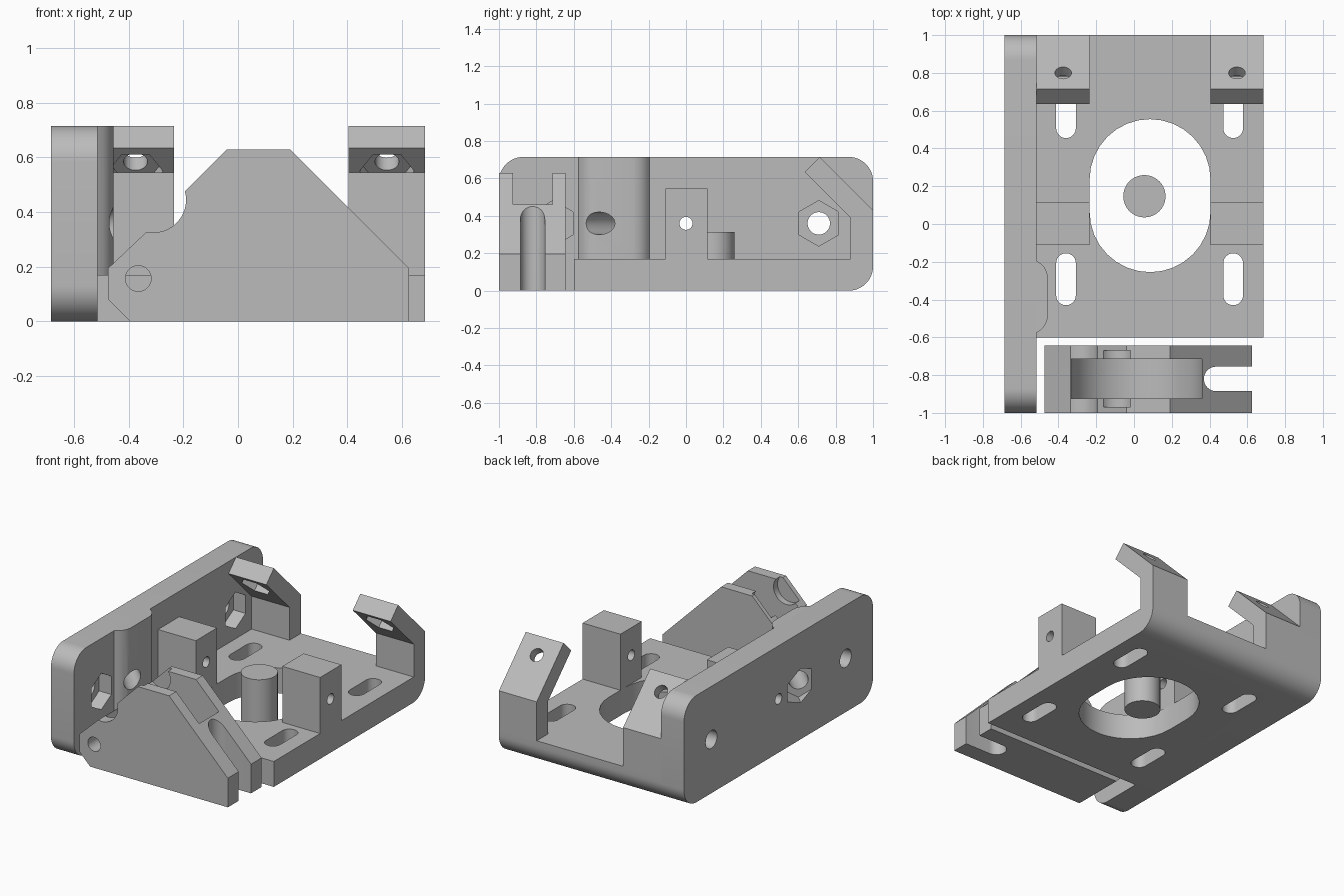
import bpy, bmesh, math
from mathutils import Vector, Matrix

if "Cube" in bpy.data.objects:
    bpy.data.objects.remove(bpy.data.objects["Cube"], do_unlink=True)

grey = bpy.data.materials.new("light_grey")
grey.use_nodes = True
grey.diffuse_color = (0.5, 0.5, 0.5, 1)
grey.node_tree.nodes["Principled BSDF"].inputs["Base Color"].default_value = (0.5, 0.5, 0.5, 1)


def finish(name, bm):
    bmesh.ops.recalc_face_normals(bm, faces=bm.faces)
    me = bpy.data.meshes.new(name)
    bm.to_mesh(me)
    bm.free()
    me.materials.append(grey)
    ob = bpy.data.objects.new(name, me)
    bpy.context.scene.collection.objects.link(ob)
    return ob


def arc(cx, cy, r, a0, a1, n=12):
    angles = [math.radians(a0 + (a1 - a0) * i / n) for i in range(n + 1)]
    return [(cx + r * math.cos(a), cy + r * math.sin(a)) for a in angles]


def prism(name, pts, axis, lo, hi):
    """Extrude a 2D outline along one axis; the outline uses the other two in order."""
    place = {"x": lambda p, d: (d, *p), "y": lambda p, d: (p[0], d, p[1]), "z": lambda p, d: (*p, d)}[axis]
    bm = bmesh.new()
    face = bm.faces.new([bm.verts.new(place(p, lo)) for p in pts])
    new = bmesh.ops.extrude_face_region(bm, geom=[face])["geom"]
    move = Vector(place((0, 0), hi - lo))
    bmesh.ops.translate(bm, vec=move, verts=[v for v in new if isinstance(v, bmesh.types.BMVert)])
    return finish(name, bm)


def rod(name, start, direction, length, r, sides=32, roll=0):
    """Cylinder from a start point along a direction."""
    d = Vector(direction).normalized()
    mat = (Matrix.Translation(Vector(start) + d * length / 2)
           @ d.to_track_quat("Z", "Y").to_matrix().to_4x4()
           @ Matrix.Rotation(math.radians(roll), 4, "Z"))
    bm = bmesh.new()
    bmesh.ops.create_cone(bm, cap_ends=True, segments=sides, radius1=r, radius2=r, depth=length, matrix=mat)
    return finish(name, bm)


def slot(cx, r, y0, y1, lo=-0.1, hi=0.4):
    pts = arc(cx, y1 - r, r, 0, 180, 16) + arc(cx, y0 + r, r, 180, 360, 16)
    return prism("slot_cutter", pts, "z", lo, hi)


def cut(ob, cutters):
    for c in cutters:
        c.hide_render = True
        m = ob.modifiers.new("cut", "BOOLEAN")
        m.operation, m.solver, m.object = "DIFFERENCE", "EXACT", c
    bpy.context.view_layer.update()
    me = bpy.data.meshes.new_from_object(ob.evaluated_get(bpy.context.evaluated_depsgraph_get()))
    ob.modifiers.clear()
    ob.data = me


def box2(a0, b0, a1, b1):
    return [(a0, b0), (a1, b0), (a1, b1), (a0, b1)]


cutters, parts = [], []
MID = 0.36                      # height of the cross holes
SIDES = ((-0.515, -0.235), (0.405, 0.685))   # x spans of the paired uprights

# Shared cutters
cross_hole = rod("cross_hole_cutter", (-1, 0, MID), (1, 0, 0), 2, 0.035, 24)
slant = Vector((1, -1, 0)).normalized()
outer = Vector((-0.685, -0.235, MID))
slant_hole = rod("slant_hole_cutter", outer - slant * 0.2, slant, 0.8, 0.06)
slant_nut = rod("slant_nut_cutter", outer - slant * 0.2, slant, 0.28, 0.115, 6)
cutters += [cross_hole, slant_hole, slant_nut]

# Upright side plate with rounded corners, screw holes and hex pockets
R = 0.13
outline = (arc(1 - R, R, R, -90, 0) + arc(1 - R, 0.715 - R, R, 0, 90)
           + arc(R - 1, 0.715 - R, R, 90, 180) + arc(R - 1, R, R, 180, 270))
side_plate = prism("side_plate", outline, "x", -0.685, -0.515)
plate_cuts = [cross_hole, slant_hole, slant_nut]
for y in (-0.71, 0.71):
    plate_cuts.append(rod("screw_cutter", (-0.8, y, MID), (1, 0, 0), 0.5, 0.06))
    plate_cuts.append(rod("nut_cutter", (-0.605, y, MID), (1, 0, 0), 0.3, 0.122, 6))
cut(side_plate, plate_cuts)
cutters += plate_cuts[3:]

# Thickened boss on the inside of the plate
boss_pts = [(-0.515, -0.195), (-0.492, -0.21), (-0.474, -0.23), (-0.461, -0.255), (-0.455, -0.285)]
boss_pts += [(x, -0.77 - y) for x, y in reversed(boss_pts)]
boss = prism("plate_boss", boss_pts, "z", 0.17, 0.715)
cut(boss, [slant_hole])

# Base plate with the large opening and four slots
base = prism("base_plate", [(-0.6, 0)] + arc(1 - R, R, R, -90, 0) + [(1, 0.17), (-0.6, 0.17)],
             "x", -0.515, 0.685)
base_cuts = [slot(0.085, 0.32, -0.255, 0.555)]
for x in (-0.36, 0.525):
    base_cuts += [slot(x, 0.052, -0.43, -0.155), slot(x, 0.052, 0.455, 0.73)]
cut(base, base_cuts)
cutters += base_cuts
parts += [side_plate, boss, base]

# Paired blocks and bent rear brackets
hook = [(1, 0.17), (1, 0.43), (0.715, 0.715), (0.635, 0.635), (0.88, 0.39), (0.88, 0.17)]
for side, (x0, x1) in zip(("right", "left"), SIDES):
    block = prism(side + "_block", box2(-0.11, 0.17, 0.115, 0.545), "x", x0, x1)
    cut(block, [cross_hole])
    bracket = prism(side + "_rear_bracket", hook, "x", x0, x1)
    xm = (x0 + x1) / 2
    hole = rod("bracket_hole_cutter", (xm, 0.6, 0.43), (0, 1, 1), 0.5, 0.044, 24)
    nut = rod("bracket_nut_cutter", (xm, 0.62, 0.45), (0, 1, 1), 0.19, 0.1, 6, 90)
    cut(bracket, [hole, nut])
    cutters += [hole, nut]
    parts += [block, bracket]

# Loose round pin in the opening
parts.append(rod("centre_pin", (0.055, 0.147, 0), (0, 0, 1), 0.315, 0.112, 40))

# Front lever: wedge profile with an axle groove
lever_pts = ([(-0.395, 0), (-0.475, 0.08), (-0.475, 0.195)] + arc(-0.31, 0.445, 0.12, -102, 15)
             + [(-0.04, 0.63), (0.19, 0.63), (0.625, 0.195), (0.625, 0)])
lever = prism("front_lever", lever_pts, "y", -1, -0.643)
fork = prism("fork_cutter", arc(0.435, -0.82, 0.065, 90, 270, 16) + [(0.8, -0.885), (0.8, -0.755)],
             "z", -0.1, 0.8)
lever_cuts = [
    fork,
    rod("pivot_cutter", (-0.365, -1.2, 0.157), (0, 1, 0), 0.8, 0.047),
    rod("wheel_cutter", (0.012, -0.925, 0.4), (0, 1, 0), 0.21, 0.353, 64),
    rod("hub_cutter", (-0.095, -0.968, 0.575), (0, 1, 0), 0.298, 0.095, 32),
]
# Keep the wheel channel open to the top
lever_cuts.append(prism("channel_cutter", box2(-0.33, 0.42, 0.355, 0.8), "y", -0.925, -0.715))
cut(lever, lever_cuts)
cutters += lever_cuts
parts.append(lever)

for c in cutters:
    bpy.data.objects.remove(c, do_unlink=True)
for ob in parts:
    ob.data.shade_smooth()
    ob.data.set_sharp_from_angle(angle=math.radians(30))
